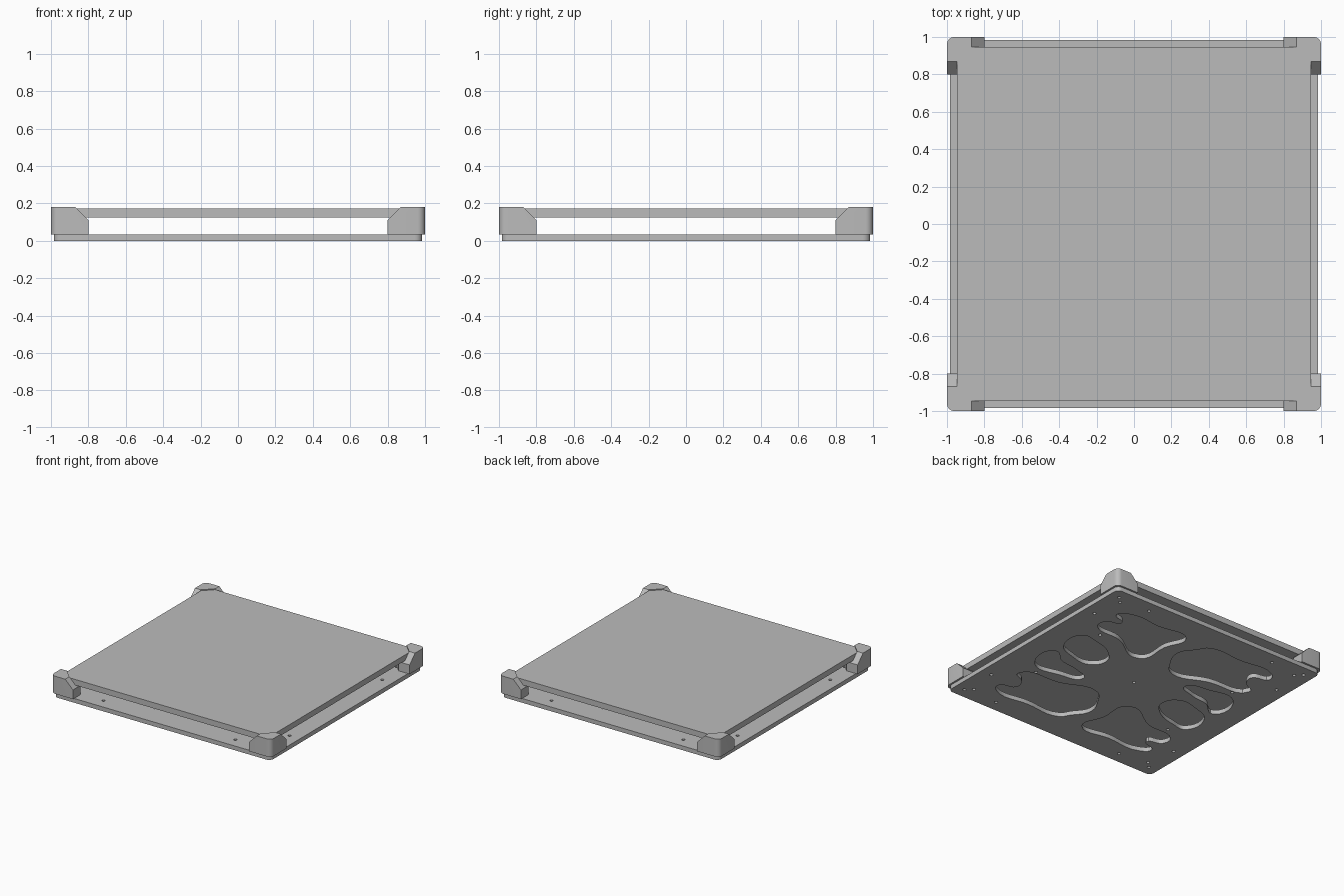
import bpy, bmesh
from math import sin, cos, pi, radians
from mathutils import Vector

cube = bpy.data.objects.get("Cube")
if cube:
    bpy.data.objects.remove(cube, do_unlink=True)

grey = bpy.data.materials.new("plain_grey")
grey.use_nodes = True
grey.diffuse_color = (0.5, 0.5, 0.5, 1)
grey.node_tree.nodes["Principled BSDF"].inputs["Base Color"].default_value = (0.5, 0.5, 0.5, 1)


def arc(cx, cy, r, start, end, n):
    return [(cx + r * cos(radians(start + (end - start) * i / n)),
             cy + r * sin(radians(start + (end - start) * i / n))) for i in range(n + 1)]


def rotated(points, turns):
    for _ in range(turns):
        points = [(-y, x) for x, y in points]
    return points


def prism(name, outline, z0, z1, holes=(), soft_holes=()):
    """Extrude an outline with straight-sided and curved openings."""
    curve = bpy.data.curves.new(name, 'CURVE')
    curve.dimensions = '2D'
    curve.fill_mode = 'BOTH'
    curve.extrude = (z1 - z0) / 2
    for pts in [outline, *holes]:
        s = curve.splines.new('POLY')
        s.points.add(len(pts) - 1)
        for p, (x, y) in zip(s.points, pts):
            p.co = (x, y, 0, 1)
        s.use_cyclic_u = True
    for pts in soft_holes:
        s = curve.splines.new('BEZIER')
        s.bezier_points.add(len(pts) - 1)
        s.resolution_u = 6
        for p, (x, y) in zip(s.bezier_points, pts):
            p.co = (x, y, 0)
            p.handle_left_type = p.handle_right_type = 'AUTO'
        s.use_cyclic_u = True
    temp = bpy.data.objects.new(name + "_path", curve)
    bpy.context.collection.objects.link(temp)
    graph = bpy.context.evaluated_depsgraph_get()
    mesh = bpy.data.meshes.new_from_object(temp.evaluated_get(graph))
    bpy.data.objects.remove(temp, do_unlink=True)
    bm = bmesh.new()
    bm.from_mesh(mesh)
    bmesh.ops.remove_doubles(bm, verts=bm.verts, dist=0.0001)
    bmesh.ops.translate(bm, verts=bm.verts, vec=(0, 0, (z0 + z1) / 2))
    bmesh.ops.recalc_face_normals(bm, faces=bm.faces)
    bm.to_mesh(mesh)
    bm.free()
    mesh.name = name
    mesh.materials.clear()
    mesh.materials.append(grey)
    obj = bpy.data.objects.new(name, mesh)
    bpy.context.collection.objects.link(obj)
    return obj


# Swirling openings for half of the base, repeated by a half turn
swirls = [
    [(-.1, .75), (-.4, .76), (-.7, .76), (-.75, .68), (-.63, .62), (-.65, .53),
     (-.75, .45), (-.42, .36), (-.14, .28), (-.02, .4), (.03, .55), (-.05, .68)],
    [(-.33, .2), (-.5, .27), (-.74, .27), (-.76, .02), (-.62, .1), (-.45, .13)],
    [(-.43, .01), (-.36, -.1), (-.44, -.22), (-.62, -.29), (-.75, -.29),
     (-.76, -.09), (-.6, 0)],
    [(-.2, -.3), (-.5, -.42), (-.75, -.47), (-.75, -.56), (-.64, -.62), (-.75, -.69),
     (-.68, -.76), (-.4, -.76), (-.12, -.75), (-.16, -.55)],
]
swirls += [rotated(s, 2) for s in swirls]

# Screw holes: centre, corner pairs, edges and between the openings
spots = [(0, 0)]
for t in range(4):
    spots += rotated([(.85, .85), (.9, .9), (.6, .89), (-.6, .89)], t)
for t in (0, 2):
    spots += rotated([(-.66, .355), (-.65, -.38)], t)
screw_holes = [arc(x, y, .013, 0, 360, 16)[:-1] for x, y in spots]

# Base plate with rounded corners
base_outline = []
for t in range(4):
    base_outline += rotated(arc(.945, .945, .04, 0, 90, 6), t)
base = prism("base_plate", base_outline, 0, .035, screw_holes, swirls)

# Top plate with clipped corners
top_outline = []
for t in range(4):
    top_outline += rotated([(.947, .87), (.87, .947)], t)
top = prism("top_plate", top_outline, .125, .172)

# Corner bracket: block with sloped arm tops and a pocket for the top plate
block = [(.9, .8), (1, .8)] + arc(.96, .96, .04, 0, 90, 6) + [(.8, 1), (.8, .9)]
bracket = prism("corner_bracket", block, .035, .18)
bm = bmesh.new()
bm.from_mesh(bracket.data)
for point, normal in (((.87, 0, .18), (-1, 0, 1)), ((0, .87, .18), (0, -1, 1))):
    cut = bmesh.ops.bisect_plane(bm, geom=bm.verts[:] + bm.edges[:] + bm.faces[:],
                                 plane_co=Vector(point), plane_no=Vector(normal).normalized(),
                                 clear_outer=True)
    edges = [e for e in bm.edges if e.is_boundary]
    bmesh.ops.holes_fill(bm, edges=edges, sides=0)
bmesh.ops.recalc_face_normals(bm, faces=bm.faces)
bm.to_mesh(bracket.data)
bm.free()

pocket = prism("pocket_cutter", top_outline, .125, .3)
pocket.hide_render = True
mod = bracket.modifiers.new("pocket", 'BOOLEAN')
mod.operation = 'DIFFERENCE'
mod.solver = 'EXACT'
mod.object = pocket
graph = bpy.context.evaluated_depsgraph_get()
shaped = bpy.data.meshes.new_from_object(bracket.evaluated_get(graph))
bracket.modifiers.clear()
bracket.data = shaped
bpy.data.objects.remove(pocket, do_unlink=True)

# Smooth the rounded edges, keep the rest sharp
bpy.ops.object.select_all(action='DESELECT')
for obj in (base, top, bracket):
    obj.select_set(True)
bpy.context.view_layer.objects.active = base
bpy.ops.object.shade_smooth_by_angle()

# Repeat the bracket on the other corners
bracket.name = "bracket_back_left"
for t, place in enumerate(("back_right", "front_right", "front_left"), 1):
    copy = bpy.data.objects.new("bracket_" + place, bracket.data)
    copy.rotation_euler.z = t * pi / 2
    bpy.context.collection.objects.link(copy)
